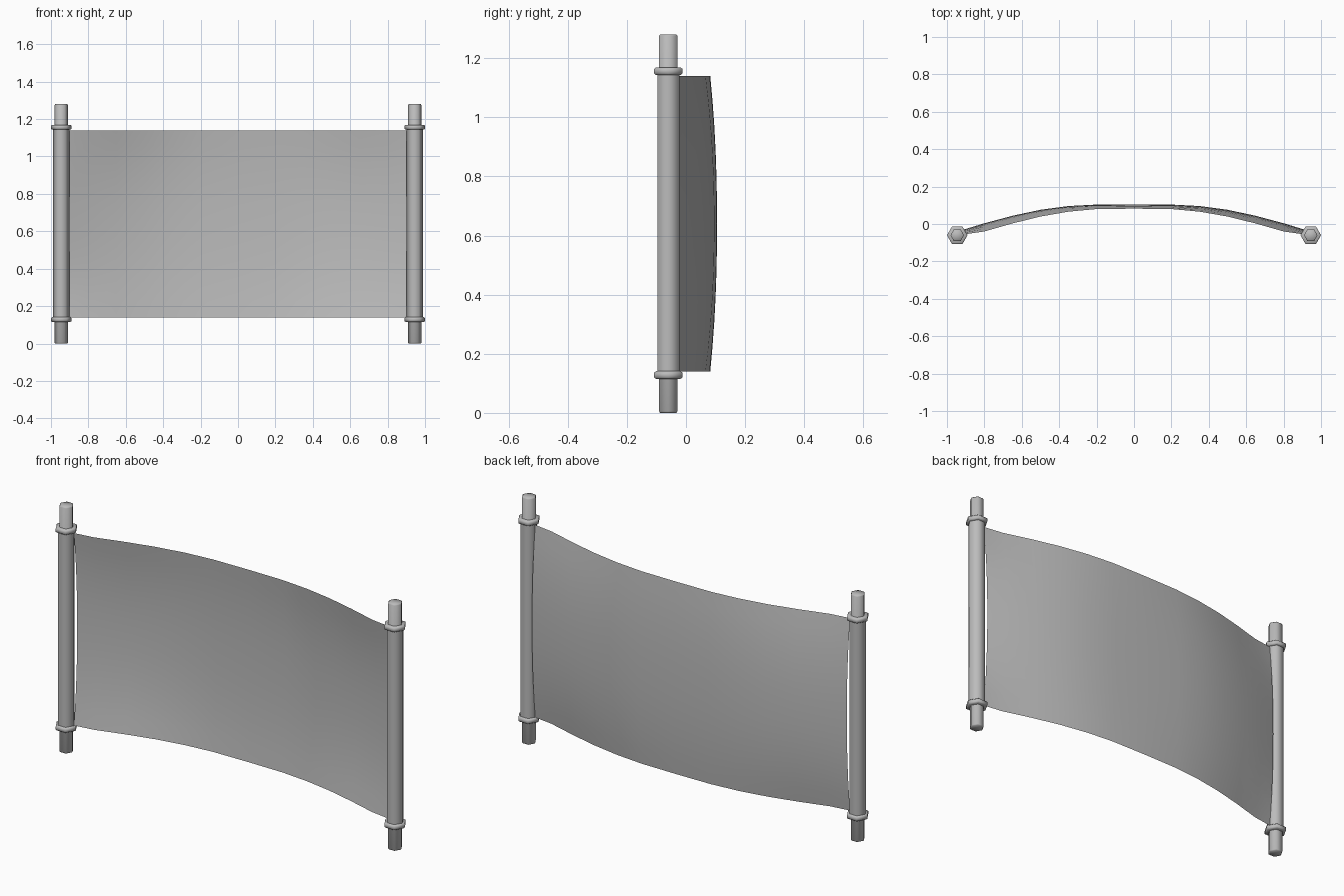
import bpy
import math

cube = bpy.data.objects.get("Cube")
if cube:
    bpy.data.objects.remove(cube, do_unlink=True)

grey = bpy.data.materials.new("plain grey")
grey.use_nodes = True
grey.diffuse_color = (0.5, 0.5, 0.5, 1)
grey.node_tree.nodes["Principled BSDF"].inputs["Base Color"].default_value = (0.5, 0.5, 0.5, 1)

POLE_X, POLE_Y, SIDES = 0.945, -0.06, 6


def make_object(name, verts, faces, angle):
    mesh = bpy.data.meshes.new(name)
    mesh.from_pydata(verts, [], faces)
    mesh.materials.append(grey)
    obj = bpy.data.objects.new(name, mesh)
    bpy.context.collection.objects.link(obj)
    bpy.ops.object.select_all(action="DESELECT")
    obj.select_set(True)
    bpy.context.view_layer.objects.active = obj
    bpy.ops.object.shade_smooth_by_angle(angle=math.radians(angle))
    return obj


def lathe(name, x, profile):
    """Six-sided turned part from (radius, height) pairs, capped at both ends."""
    verts, faces = [], []
    for r, z in profile:
        for i in range(SIDES):
            a = math.tau * i / SIDES
            verts.append((x + r * math.cos(a), POLE_Y + r * math.sin(a), z))
    for k in range(len(profile) - 1):
        for i in range(SIDES):
            j = (i + 1) % SIDES
            a, b = k * SIDES, (k + 1) * SIDES
            faces.append((a + i, a + j, b + j, b + i))
    faces.append(tuple(reversed(range(SIDES))))
    faces.append(tuple(range(len(verts) - SIDES, len(verts))))
    return make_object(name, verts, faces, 62)


# Poles: thin core, thicker sleeve and two collars on each side
for side, x in (("left", POLE_X), ("right", -POLE_X)):
    lathe(side + "_core", x, [(0.032, 0), (0.036, 0.005), (0.036, 1.275), (0.032, 1.28)])
    lathe(side + "_sleeve", x, [(0.043, 0.13), (0.043, 1.15)])
    for end, z in (("lower", 0.128), ("upper", 1.156)):
        lathe(f"{side}_{end}_collar", x,
              [(0.048, z - 0.013), (0.055, z - 0.008), (0.055, z + 0.008), (0.048, z + 0.013)])

# Sheet: (x, depth at top and bottom edges, depth at mid height), mirrored in x
half = [(0, 0.082, 0.105), (0.2, 0.08, 0.104), (0.35, 0.066, 0.096), (0.5, 0.04, 0.076),
        (0.65, 0.003, 0.044), (0.8, -0.04, 0.004), (0.905, -0.055, -0.028)]
columns = [(-x, e, m) for x, e, m in reversed(half[1:])] + half
ROWS = 12
verts, faces = [], []
for x, edge, mid in columns:
    for r in range(ROWS + 1):
        t = 2 * r / ROWS - 1
        verts.append((x, mid + (edge - mid) * abs(t) ** 2.2, 0.64 + 0.5 * t))
for c in range(len(columns) - 1):
    for r in range(ROWS):
        a = c * (ROWS + 1) + r
        faces.append((a, a + ROWS + 1, a + ROWS + 2, a + 1))
make_object("hanging_sheet", verts, faces, 60)
